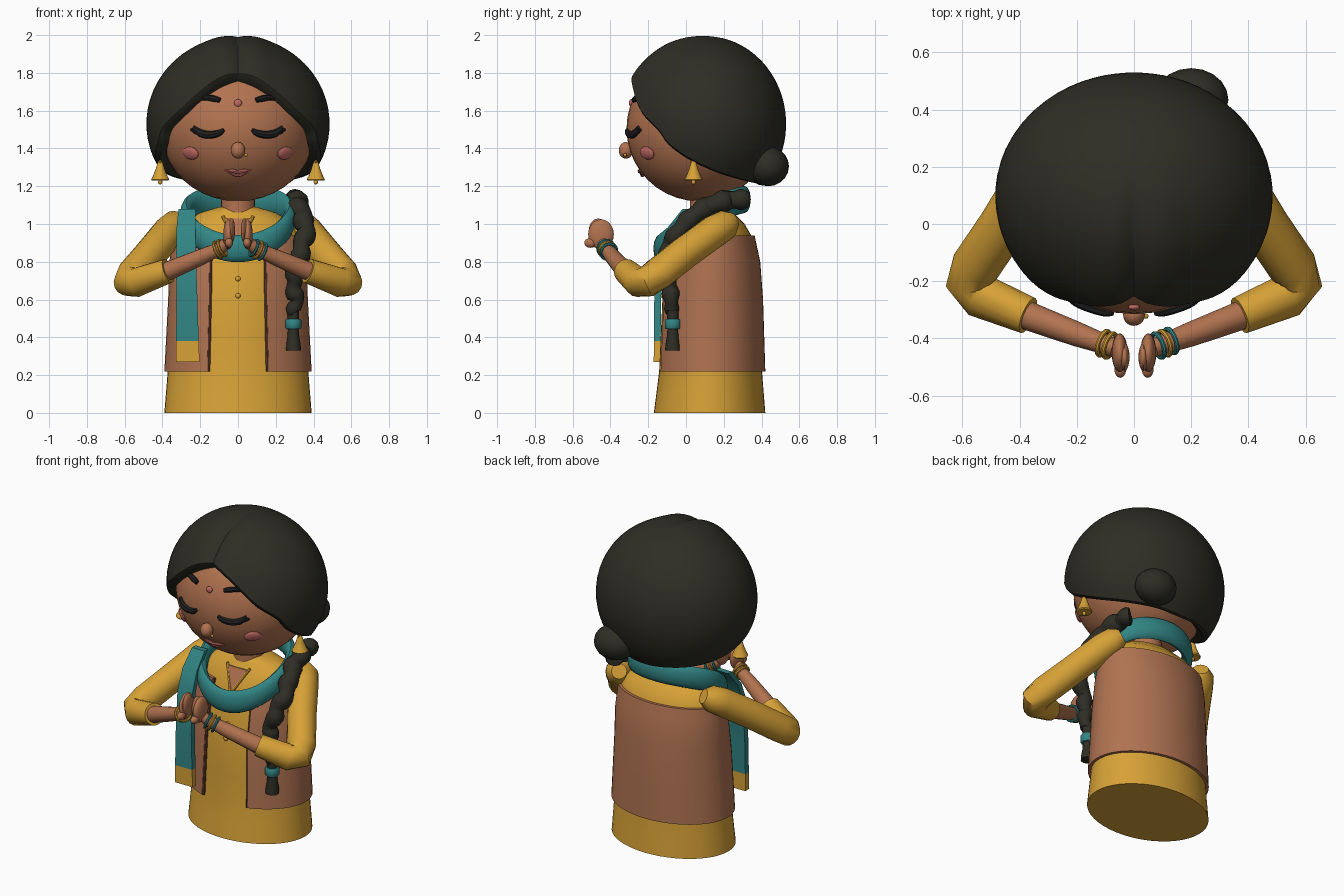
import bpy, bmesh, math
from mathutils import Vector, Matrix

if "Cube" in bpy.data.objects:
    bpy.data.objects.remove(bpy.data.objects["Cube"])

def mat(name, rgb):
    m = bpy.data.materials.new(name)
    m.diffuse_color = (*rgb, 1)
    m.use_nodes = True
    m.node_tree.nodes["Principled BSDF"].inputs["Base Color"].default_value = m.diffuse_color
    return m

SKIN = mat("skin", (.445, .171, .08))
VEST = mat("vest_brown", (.43, .17, .083))
YELLOW = mat("mustard_yellow", (.68, .36, .038))
TEAL = mat("teal", (.032, .235, .235))
HAIR = mat("hair_black", (.027, .026, .018))
LASH = mat("lash_black", (.015, .015, .015))
PINK = mat("pink", (.55, .15, .13))
TRIM = mat("dark_trim", (.15, .055, .032))


def finish(name, bm, *mats, angle=.75):
    """Store a bmesh as an object, smooth with sharp creases."""
    bmesh.ops.recalc_face_normals(bm, faces=bm.faces)
    for f in bm.faces:
        f.smooth = True
    for e in bm.edges:
        if len(e.link_faces) == 2 and e.calc_face_angle(0) > angle:
            e.smooth = False
    me = bpy.data.meshes.new(name)
    bm.to_mesh(me)
    bm.free()
    for m in mats:
        me.materials.append(m)
    ob = bpy.data.objects.new(name, me)
    bpy.context.collection.objects.link(ob)
    return ob


def loft(name, rings, *mats, cap=True, loop=False, rule=None):
    """Skin a list of closed rings; loop joins the last ring to the first."""
    bm = bmesh.new()
    vs = [[bm.verts.new(p) for p in r] for r in rings]
    n = len(vs[0])
    for i in range(len(vs) if loop else len(vs) - 1):
        a, b = vs[i], vs[(i + 1) % len(vs)]
        for j in range(n):
            k = (j + 1) % n
            bm.faces.new((a[j], a[k], b[k], b[j]))
    if cap and not loop:
        bm.faces.new(vs[0])
        bm.faces.new(vs[-1])
    if rule:
        for f in bm.faces:
            f.material_index = rule(f.calc_center_median())
    return finish(name, bm, *mats)


def smooth_path(pts, steps):
    """Catmull-Rom resampling; works on points of any size."""
    P = [pts[0]] + list(pts) + [pts[-1]]
    out = []
    for i in range(1, len(P) - 2):
        for s in range(steps):
            t = s / steps
            out.append([.5 * (2*b + (c-a)*t + (2*a-5*b+4*c-d)*t*t + (3*b-a-3*c+d)*t**3)
                        for a, b, c, d in zip(P[i-1], P[i], P[i+1], P[i+2])])
    return out + [list(pts[-1])]


def tube(name, pts, m, sides=12, ref=(0, 0, 1)):
    """Sweep circles along points given as x, y, z, radius."""
    rings = []
    for i, p in enumerate(pts):
        a, b = pts[max(i - 1, 0)], pts[min(i + 1, len(pts) - 1)]
        t = (Vector(b[:3]) - Vector(a[:3])).normalized()
        u = t.cross(Vector(ref)).normalized()
        v = t.cross(u)
        rings.append([Vector(p[:3]) + p[3] * (u * math.cos(q) + v * math.sin(q))
                      for q in (2 * math.pi * k / sides for k in range(sides))])
    return loft(name, rings, m)


def ball(name, loc, rad, m, seg=20, tilt=None):
    bm = bmesh.new()
    bmesh.ops.create_uvsphere(bm, u_segments=seg, v_segments=max(seg // 2, 6), radius=1)
    bm.transform(Matrix.Translation(loc) @ (tilt or Matrix()) @ Matrix.Diagonal((*rad, 1)))
    return finish(name, bm, m)


def torus(name, loc, axis, R, r, m):
    rot = Vector(axis).to_track_quat('Z', 'Y').to_matrix()
    rings = []
    for i in range(24):
        a = 2 * math.pi * i / 24
        d = Vector((math.cos(a), math.sin(a), 0))
        rings.append([Vector(loc) + rot @ (d * (R + r * math.cos(b)) + Vector((0, 0, r * math.sin(b))))
                      for b in (2 * math.pi * k / 8 for k in range(8))])
    return loft(name, rings, m, loop=True)


# Torso profile: height, half width, front y, back y
BODY = [(0, .39, -.17, .42), (.22, .372, -.142, .402), (.6, .352, -.125, .39), (.8, .345, -.09, .375),
        (.94, .33, -.05, .345), (1.0, .30, -.02, .31), (1.06, .2, .02, .25), (1.09, .1, .04, .2)]

def body(z):
    for a, b in zip(BODY, BODY[1:]):
        if z <= b[0]:
            t = (z - a[0]) / (b[0] - a[0])
            return [p + (q - p) * t for p, q in zip(a[1:], b[1:])]
    return BODY[-1][1:]

def body_pt(z, a, off=0):
    rx, f, b = body(z)
    return ((rx + off) * math.sin(a), (f + b) / 2 - ((b - f) / 2 + off) * math.cos(a), z)

def turn(n):
    return [2 * math.pi * i / n for i in range(n)]

loft("dress", [[body_pt(z, a) for a in turn(48)] for z in (0, .11, .22, .4, .6, .7, .8, .87, .94, 1, 1.03, 1.06, 1.09)], YELLOW)

# Open vest with thickness and dark front edges
arc = [.43 + (2 * math.pi - .86) * i / 44 for i in range(45)]
levels = (.22, .4, .6, .7, .8, .87, .94)
loft("vest", [[body_pt(z, a, .018) for a in arc] + [body_pt(z, a, -.01) for a in arc[::-1]] for z in levels], VEST)
for s in (1, -1):
    tube("vest_edge", [(*body_pt(z, s * .425, .008), .009) for z in levels], TRIM, 8, (1, 0, 0))

# Neckline opening, its piping and the buttons
def chest(x, z, off):
    rx, f, b = body(z)
    return (x, (f + b) / 2 - (b - f) / 2 * math.sqrt(1 - (x / rx) ** 2) - off, z)
loft("neckline", [[chest(x, z, o) for x, z in ((-.07, 1.03), (.07, 1.03), (0, .9))] for o in (.004, .012)], SKIN)
for s in (1, -1):
    tube("neckline_piping", [(*chest(s * .08, 1.04, .008), .009), (*chest(0, .89, .012), .009)], YELLOW, 8)
for z in (.62, .71):
    ball("button", (0, body(z)[1] - .003, z), (.014, .01, .014), YELLOW, 12)

loft("neck", [[(.09 * math.cos(a), .11 + .09 * math.sin(a), z) for a in turn(24)] for z in (1.0, 1.2)], SKIN)

# Scarf loop, low in front and high behind
rings = []
for a in turn(48):
    c = Vector((.275 * math.sin(a), .085 - .225 * math.cos(a), 1.02 - .13 * math.cos(a) - .02 * math.cos(2 * a)))
    d = Vector((math.sin(a), -math.cos(a), 0))
    rings.append([c + d * .033 * math.cos(q) + Vector((0, 0, .072 * math.sin(q))) for q in turn(12)])
loft("scarf_loop", rings, TEAL, loop=True)
tail = [(1.08, -.27, 0, .045), (.98, -.275, -.08, .05), (.85, -.275, -.13, .052), (.6, -.27, -.15, .055),
        (.38, -.268, -.152, .06), (.27, -.265, -.153, .062)]
loft("scarf_tail", [[(x - w, y - .018, z), (x + w, y - .018, z), (x + w, y + .018, z), (x - w, y + .018, z)]
                    for z, x, y, w in tail], TEAL, YELLOW, rule=lambda c: int(c.z < .379))

# Arms and hands
for s in (1, -1):
    tube("sleeve", [(s * x, y, z, r) for x, y, z, r in (
        (.30, .25, 1.02, .045), (.325, .215, 1.0, .078), (.36, .155, .965, .086), (.46, -.01, .845, .086),
        (.555, -.15, .735, .086), (.575, -.205, .695, .084), (.54, -.25, .69, .078), (.37, -.32, .752, .066))], YELLOW, 16)
    tube("forearm", [(s * x, y, z, r) for x, y, z, r in (
        (.42, -.30, .735, .05), (.36, -.325, .755, .05), (.2, -.385, .823, .043), (.09, -.425, .872, .034), (.06, -.44, .9, .03))], SKIN, 16)
    ball("palm", (s * .05, -.45, .945), (.028, .068, .08), SKIN)
    ball("thumb", (s * .048, -.505, .9), (.022, .034, .026), SKIN, 14)
    ball("fingers", (s * .033, -.465, .965), (.018, .05, .065), SKIN, 14)
    for i, m in enumerate((TEAL, YELLOW, TEAL) if s > 0 else (YELLOW, YELLOW)):
        t = .085 + .022 * i
        torus("bangle", (s * t, -.425 + (t - .085) * .37, .873 - (t - .085) * .44),
              (s * .11, .04, -.05), .044, .0085, m)

# Head
HC, HR = (0, .07, 1.505), (.41, .385, .385)
ball("head", HC, HR, SKIN, 40)

def face(x, z, off=0):
    return (x, HC[1] - HR[1] * math.sqrt(max(0, 1 - (x / HR[0]) ** 2 - ((z - HC[2]) / HR[2]) ** 2)) - off, z)

def stroke(name, pts, m):
    """Thin line on the face from x, z, radius points."""
    tube(name, [(*face(x, z, .004), r) for x, z, r in smooth_path(pts, 4)], m, 8)

for s in (1, -1):
    stroke("closed_eye", [(s * x, z, r) for x, z, r in (
        (.075, 1.5, .009), (.1, 1.482, .017), (.15, 1.472, .02), (.2, 1.482, .02), (.235, 1.512, .011))], LASH)
    stroke("eyelash", [(s * .2, 1.485, .014), (s * .225, 1.488, .012), (s * .25, 1.5, .006)], LASH)
    stroke("eyebrow", [(s * x, z, r) for x, z, r in (
        (.095, 1.655, .013), (.13, 1.664, .017), (.17, 1.668, .014), (.22, 1.656, .005))], LASH)
    n = (Vector(face(s * .25, 1.375)) - Vector(HC)).normalized()
    ball("blush", face(s * .25, 1.375), (.054, .036, .014), PINK, 18, n.to_track_quat('Z', 'Y').to_matrix().to_4x4())
    # Bell earrings
    bell = [(1.335, .008), (1.318, .016), (1.29, .024), (1.25, .04), (1.236, .048), (1.23, .044)]
    loft("earring_bell", [[(s * .412 + r * math.cos(a), .04 + r * math.sin(a), z) for a in turn(16)] for z, r in bell], YELLOW)
    ball("earring_bead", (s * .412, .04, 1.222), (.012, .012, .013), YELLOW, 10)
    torus("earring_hook", (s * .412, .04, 1.335), (1, 0, 0), .014, .005, YELLOW)
ball("nose", (0, -.318, 1.39), (.038, .038, .044), SKIN)
ball("nose_stud", (.042, -.322, 1.366), (.009, .009, .009), YELLOW, 10)
ball("forehead_dot", face(0, 1.64), (.021, .012, .021), PINK, 14)
stroke("upper_lip", [(-.07, 1.283, .003), (-.025, 1.28, .011), (0, 1.274, .009), (.025, 1.28, .011), (.07, 1.283, .003)], PINK)
stroke("lower_lip", [(-.06, 1.279, .003), (0, 1.26, .012), (.06, 1.279, .003)], PINK)

# Hair cap: swept from the hairline to a pole at the upper back, creased at the parting
C = Vector((0, .1, 1.53))
half = [(0, -.28, 1.8), (.1, -.28, 1.75), (.2, -.26, 1.67), (.28, -.22, 1.585), (.37, -.14, 1.495), (.41, -.1, 1.42),
        (.43, 0, 1.34), (.4, .13, 1.28), (.3, .28, 1.23), (.15, .38, 1.2), (0, .4, 1.19)]
line = smooth_path(half, 4)
line += [(-x, y, z) for x, y, z in line[-2:0:-1]]

def radii(y):
    return (.485, .45 if y < 0 else .43, .465)

def hair_point(d, k=1):
    if d.y < .2 and d.z > 0:
        f = min(1, (.2 - d.y) / .6)
        k *= 1 + f * (.03 * math.exp(-((abs(d.x) - .2) / .15) ** 2) - .035 * math.exp(-(d.x / .05) ** 2))
    return C + Vector([a * r * k for a, r in zip(d, radii(d.y))])

dirs = []
for p in line:
    q = Vector(p) - C
    dirs.append(Vector([a / r for a, r in zip(q, radii(q.y))]).normalized())
pole = Vector((0, .45, .9)).normalized()
rings = [[hair_point(d, .8) for d in dirs], [hair_point(d, .96) for d in dirs]]
rings += [[hair_point(d.slerp(pole, t)) for d in dirs] for t in [.02 + .96 * i / 20 for i in range(21)]]
bm_hair = loft("hair", rings, HAIR, cap=False)
ball("hair_crown", hair_point(pole, .985), (.06, .06, .004), HAIR, 16,
     Vector((0, .48, .88)).to_track_quat('Z', 'Y').to_matrix().to_4x4())
ball("bun", (.2, .435, 1.305), (.13, .11, .105), HAIR)

# Braid over the shoulder, with tie and tuft
path = smooth_path([(.29, .31, 1.13, .05), (.31, .2, 1.12, .054), (.33, .08, 1.07, .054), (.36, -.02, .98, .05),
                    (.335, -.09, .87, .048), (.295, -.095, .74, .044), (.305, -.08, .62, .042), (.3, -.075, .53, .034)], 7)
wavy = []
for i, (x, y, z, r) in enumerate(path):
    wavy.append((x + .008 * math.sin(i * .9), y, z, r * (1 + .13 * math.sin(i * 1.1))))
tube("braid", wavy, HAIR, 12, (1, 0, 0))

def spun(name, prof, m):
    loft(name, [[(.293 + r * math.cos(a), -.07 + r * math.sin(a), z) for a in turn(16)] for z, r in prof], m)
spun("braid_core", [(.55, .03), (.48, .03)], HAIR)
spun("braid_tie", [(.497, .036), (.49, .042), (.45, .042), (.443, .036)], TEAL)
spun("braid_tuft", [(.45, .028), (.4, .032), (.36, .039), (.33, .041)], HAIR)
